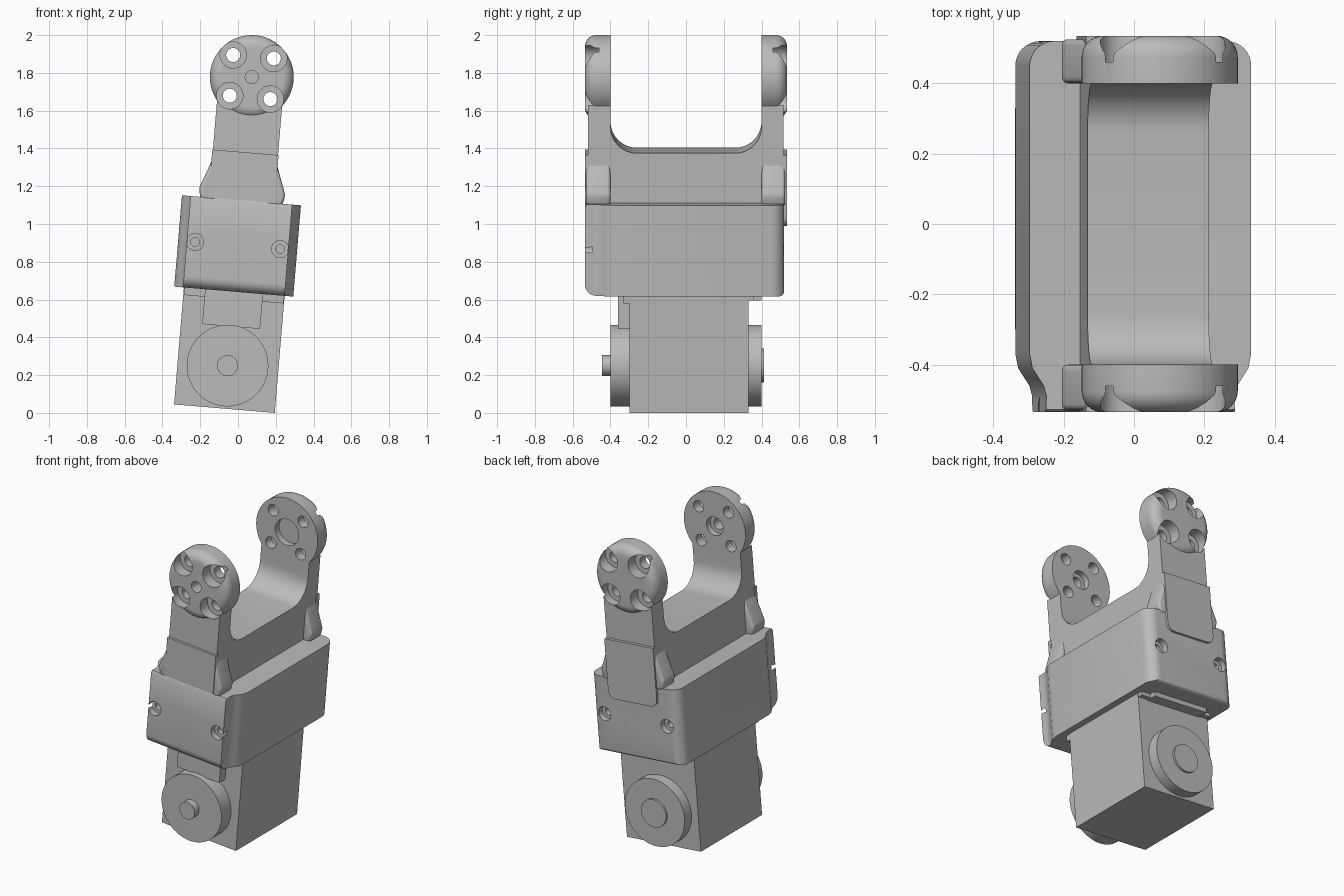
import bpy, bmesh, math
from mathutils import Matrix, Vector

cube = bpy.data.objects.get("Cube")
if cube:
    bpy.data.objects.remove(cube, do_unlink=True)

grey = bpy.data.materials.new("plain_grey")
grey.use_nodes = True
colour = (0.5, 0.5, 0.5, 1)
grey.diffuse_color = colour
grey.node_tree.nodes["Principled BSDF"].inputs["Base Color"].default_value = colour

parts = []
# Whole assembly leans slightly; parts are built upright around the top pivot
LEAN = Matrix.Translation((0.073, 0, 1.778)) @ Matrix.Rotation(math.radians(4.8), 4, 'Y')


def to_object(name, bm, keep=True):
    bmesh.ops.recalc_face_normals(bm, faces=bm.faces)
    mesh = bpy.data.meshes.new(name)
    bm.to_mesh(mesh)
    bm.free()
    mesh.materials.append(grey)
    obj = bpy.data.objects.new(name, mesh)
    bpy.context.collection.objects.link(obj)
    if keep:
        parts.append(obj)
    else:
        obj.hide_render = True
    return obj


def arc(cx, cy, r, a0, a1, n=10):
    steps = [math.radians(a0 + (a1 - a0) * i / n) for i in range(n + 1)]
    return [(cx + r * math.cos(a), cy + r * math.sin(a)) for a in steps]


def prism(name, pts, axis, lo, hi, keep=True, bevel=0):
    place = {'x': lambda p: (lo, p[0], p[1]),
             'y': lambda p: (p[0], lo, p[1]),
             'z': lambda p: (p[0], p[1], lo)}[axis]
    bm = bmesh.new()
    face = bm.faces.new([bm.verts.new(place(p)) for p in pts])
    new = bmesh.ops.extrude_face_region(bm, geom=[face])["geom"]
    shift = Vector([(hi - lo) * (axis == a) for a in "xyz"])
    bmesh.ops.translate(bm, vec=shift, verts=[g for g in new if isinstance(g, bmesh.types.BMVert)])
    if bevel:
        bmesh.ops.recalc_face_normals(bm, faces=bm.faces)
        bmesh.ops.bevel(bm, geom=bm.edges[:], offset=bevel, segments=4, profile=0.5, affect='EDGES')
    return to_object(name, bm, keep)


def box(name, x0, x1, y0, y1, z0, z1):
    return prism(name, [(x0, z0), (x1, z0), (x1, z1), (x0, z1)], 'y', y0, y1)


def disc(name, x, z, r, y0, y1, keep=True, round_y=None, bevel=0.06, n=64):
    bm = bmesh.new()
    turn = Matrix.Translation((x, (y0 + y1) / 2, z)) @ Matrix.Rotation(math.pi / 2, 4, 'X')
    bmesh.ops.create_cone(bm, cap_ends=True, segments=n, radius1=r, radius2=r,
                          depth=abs(y1 - y0), matrix=turn)
    if round_y is not None:
        rim = [e for e in bm.edges if all(abs(v.co.y - round_y) < 1e-4 for v in e.verts)]
        bmesh.ops.bevel(bm, geom=rim, offset=bevel, segments=8, profile=0.5, affect='EDGES')
    return to_object(name, bm, keep)


def combine(obj, other, operation):
    mod = obj.modifiers.new("combine", 'BOOLEAN')
    mod.operation, mod.object, mod.solver = operation, other, 'EXACT'
    bpy.context.view_layer.objects.active = obj
    bpy.ops.object.modifier_apply(modifier=mod.name)
    bpy.data.objects.remove(other, do_unlink=True)


def drill(obj, x, z, r, y0, y1):
    combine(obj, disc("drill", x, z, r, y0, y1, keep=False, n=32), 'DIFFERENCE')


# Fork: U-shaped yoke with round heads
half_u = arc(0.26, -0.25, 0.14, 0, -90)
yoke = [(-0.52, -0.1), (-0.52, -0.655), (0.515, -0.655), (0.515, -0.1), (0.4, -0.1)]
yoke += half_u + [(-y, z) for y, z in reversed(half_u)] + [(-0.4, -0.1)]
fork = prism("fork", yoke, 'x', -0.173, 0.173)
for side in (-1, 1):
    outer = side * 0.535
    combine(fork, disc("head", 0, 0, 0.222, side * 0.4, outer, keep=False, round_y=outer), 'UNION')
for side in (-1, 1):
    for x in (-0.108, 0.108):
        for z in (-0.108, 0.108):
            drill(fork, x, z, 0.037, side * 0.35, side * 0.6)
            drill(fork, x, z, 0.07, side * 0.46, side * 0.6)
# Pivot sockets: stepped through-hole in front, blind recess at the back
drill(fork, 0, 0, 0.035, -0.6, -0.35)
drill(fork, 0, 0, 0.06, -0.44, -0.35)
drill(fork, 0, 0, 0.085, 0.35, 0.44)

# Raised plates on the outside of the arms
box("front_arm_plate", -0.176, 0.176, -0.535, -0.51, -0.655, -0.4)
foot = arc(0.126, -0.73, 0.05, 0, -90, 6)
prism("back_arm_plate", [(-0.176, -0.4), (0.176, -0.4)] + foot
      + [(-x, z) for x, z in reversed(foot)], 'y', 0.5, 0.535)

# Flared gussets where the arms meet the housing
flare = [(0.13, -0.42), (0.168, -0.44), (0.2, -0.53), (0.23, -0.61), (0.215, -0.67), (0.13, -0.67)]
for s, side in ((-1, "right"), (1, "left")):
    for y0, y1, end in ((-0.53, -0.4, "front"), (0.4, 0.525, "back")):
        prism(f"{end}_{side}_gusset", [(s * x, z) for x, z in flare], 'y', y0, y1, bevel=0.018)

# Housing: plan profile with waisted front, trimmed by a rounded side profile
half = [(0.27, -0.535), (0.268, -0.49), (0.276, -0.46), (0.292, -0.435), (0.308, -0.41), (0.316, -0.37)]
half += arc(0.246, 0.45, 0.07, 0, 90, 8)
housing = prism("housing", half + [(-x, y) for x, y in reversed(half)], 'z', -1.14, -0.655)
side_cut = [(0.55, -0.64), (-0.52, -0.64), (-0.535, -0.67)] + arc(-0.475, -1.08, 0.06, 180, 270, 8)
side_cut += arc(0.495, -1.115, 0.025, 270, 360, 4) + [(0.52, -0.64)]
combine(housing, prism("trim", side_cut[1:], 'x', -0.5, 0.5, keep=False), 'INTERSECT')
for x in (-0.226, 0.226):
    for y in (-0.535, 0.52):
        s = math.copysign(1, y)
        drill(housing, x, -0.895, 0.045, y - s * 0.04, y + s * 0.1)
        drill(housing, x, -0.895, 0.023, y - s * 0.1, y + s * 0.1)

# Motor block below the housing, with its tabs
box("motor_block", -0.265, 0.27, -0.3, 0.33, -1.7615, -1.13)
box("motor_front_tab", -0.152, 0.155, -0.36, -0.29, -1.325, -1.13)
box("motor_front_ledge", -0.262, 0.267, -0.33, -0.29, -1.18, -1.13)
box("motor_back_ledge", -0.262, 0.267, 0.32, 0.36, -1.165, -1.13)
box("motor_back_tab", -0.2, 0.2, 0.32, 0.4, -1.17, -1.13)

# Motor horns and hubs
disc("front_horn", 0, -1.533, 0.216, -0.4, -0.29)
disc("front_hub", 0, -1.533, 0.055, -0.445, -0.39)
disc("back_horn", 0, -1.533, 0.216, 0.32, 0.4)
disc("back_hub", 0, -1.533, 0.09, 0.39, 0.413)

# Lean everything and keep sharp edges crisp
bpy.ops.object.select_all(action='DESELECT')
for obj in parts:
    obj.matrix_world = LEAN
    obj.select_set(True)
bpy.context.view_layer.objects.active = parts[0]
bpy.ops.object.shade_smooth_by_angle(angle=math.radians(30))
